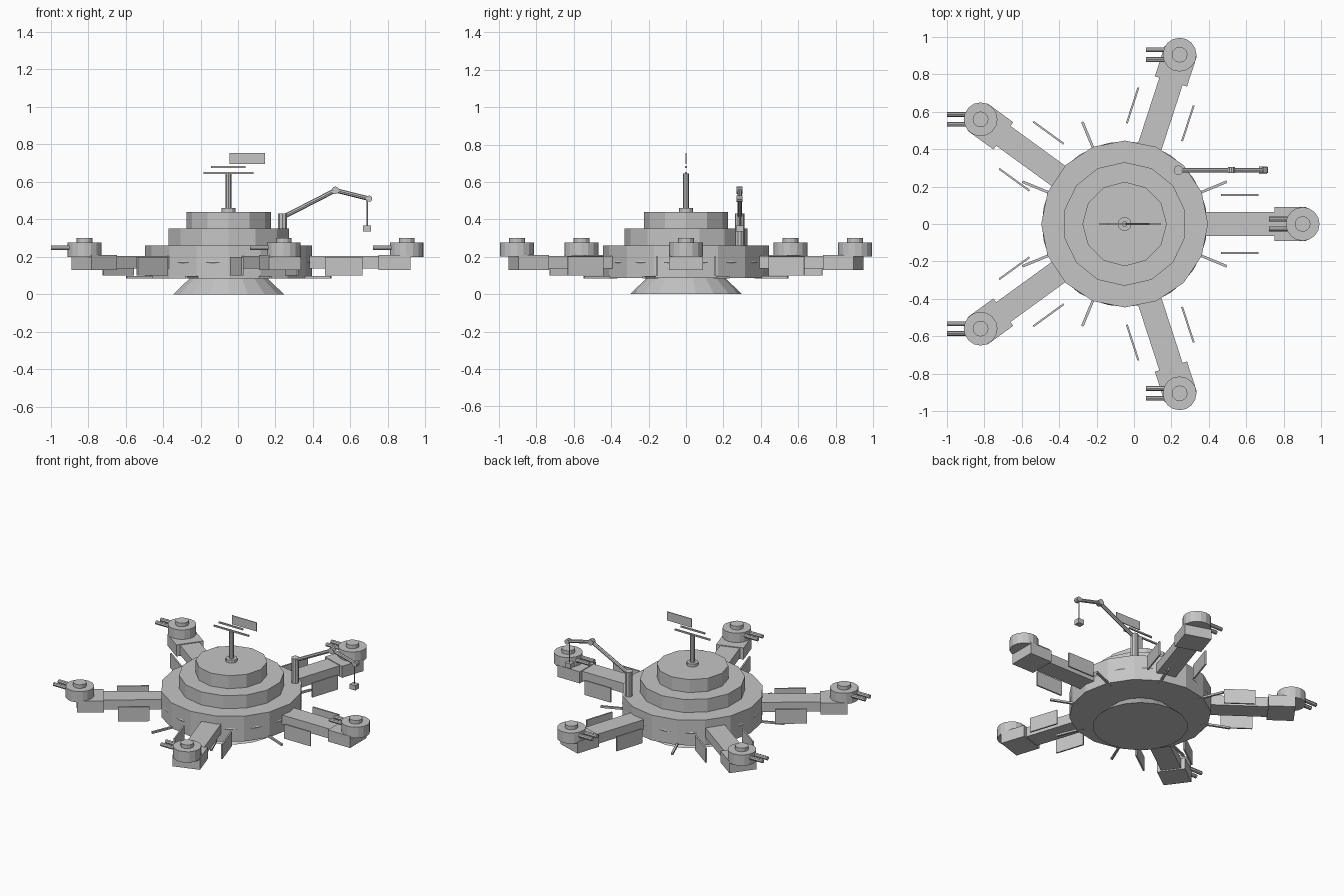
import bpy
from math import cos, sin, pi, radians
from mathutils import Vector, Matrix

if "Cube" in bpy.data.objects:
    bpy.data.objects.remove(bpy.data.objects["Cube"], do_unlink=True)

grey = bpy.data.materials.new("plain grey")
grey.use_nodes = True
tone = (0.56, 0.56, 0.56, 1)
grey.diffuse_color = tone
grey.node_tree.nodes["Principled BSDF"].inputs["Base Color"].default_value = tone

HUB = Vector((-0.05, 0, 0))


def finish(name):
    ob = bpy.context.object
    ob.name = name
    ob.data.materials.append(grey)
    return ob


def frustum(name, sides, r1, r2, z1, z2, at=HUB):
    """Upright cylinder or cone with one corner towards +y."""
    bpy.ops.mesh.primitive_cone_add(
        vertices=sides, radius1=r1, radius2=r2, depth=z2 - z1,
        location=(at[0], at[1], (z1 + z2) / 2))
    return finish(name)


def box(name, lo, hi, turn=0, origin=Vector()):
    """Box between two corners, turned about z, then moved to origin."""
    lo, hi = Vector(lo), Vector(hi)
    bpy.ops.mesh.primitive_cube_add(size=1)
    ob = finish(name)
    ob.data.transform(Matrix.Translation((lo + hi) / 2) @ Matrix.Diagonal((*(hi - lo), 1)))
    ob.location = origin
    ob.rotation_euler.z = turn
    return ob


def rod(name, a, b, radius, sides=8):
    """Cylinder between two points."""
    a, b = Vector(a), Vector(b)
    d = b - a
    bpy.ops.mesh.primitive_cylinder_add(
        vertices=sides, radius=radius, depth=d.length, location=(a + b) / 2,
        rotation=d.to_track_quat('Z', 'Y').to_euler())
    return finish(name)


# Tiered central body on a flared foot
frustum("flared_foot", 18, 0.3, 0.205, 0, 0.09)
frustum("main_deck", 16, 0.445, 0.445, 0.085, 0.26)
frustum("middle_deck", 14, 0.33, 0.33, 0.25, 0.35)
frustum("upper_deck", 12, 0.225, 0.225, 0.34, 0.44)
bpy.ops.mesh.primitive_torus_add(
    major_segments=32, minor_segments=6, major_radius=0.431,
    minor_radius=0.01, location=HUB + Vector((0, 0, 0.17)))
finish("deck_band")

# Short spokes under the main deck
for i in range(8):
    box(f"spoke_{i + 1}", (0.4, -0.007, 0.084), (0.59, 0.007, 0.097),
        radians(22.5 + 45 * i), HUB)

# Five radial arms, each with side fins and a gun turret
for i in range(5):
    n, a = i + 1, radians(72 * i)
    box(f"arm_{n}", (0.38, -0.065, 0.138), (0.82, 0.065, 0.205), a, HUB)
    box(f"turret_block_{n}", (0.8, -0.09, 0.13), (0.97, 0.09, 0.21), a, HUB)
    for side, word in ((1, "left"), (-1, "right")):
        box(f"fin_{word}_{n}", (0.515, side * 0.155 - 0.005, 0.1),
            (0.715, side * 0.155 + 0.005, 0.2), a, HUB)
    c = HUB + Vector((cos(a), sin(a), 0)) * 0.95
    frustum(f"turret_{n}", 16, 0.09, 0.09, 0.2, 0.275, c)
    frustum(f"turret_cap_{n}", 12, 0.042, 0.042, 0.27, 0.3, c)
    for side, word in ((1, "left"), (-1, "right")):
        p = c + Vector((0, side * 0.026, 0.248))
        rod(f"barrel_{word}_{n}", p - Vector((0.06, 0, 0)),
            p - Vector((0.18, 0, 0)), 0.013)

# Mast with crossbars and a flat panel
frustum("mast_base", 12, 0.037, 0.037, 0.43, 0.46)
frustum("mast", 8, 0.016, 0.016, 0.45, 0.645)
box("lower_crossbar", (-0.185, -0.005, 0.642), (0.083, 0.005, 0.652))
box("upper_crossbar", (-0.145, -0.005, 0.675), (0.04, 0.005, 0.685))
box("mast_panel", (-0.045, -0.003, 0.695), (0.145, 0.003, 0.755))

# Jointed crane with a hanging load
CY = 0.287
foot, knee, tip = [Vector((x, CY, z)) for x, z in ((0.237, 0.41), (0.52, 0.555), (0.7, 0.51))]
frustum("crane_post", 10, 0.026, 0.026, 0.25, 0.43, foot)
rod("crane_lower_boom", foot, knee, 0.012)
rod("crane_upper_boom", knee, tip, 0.012)
for name, p, r in (("crane_knee", knee, 0.02), ("crane_pulley", tip, 0.017)):
    rod(name, p - Vector((0, 0.016, 0)), p + Vector((0, 0.016, 0)), r, 10)
rod("crane_cable", (0.69, CY, 0.36), (0.69, CY, 0.51), 0.004, 6)
box("crane_load", (0.667, CY - 0.02, 0.335), (0.711, CY + 0.02, 0.368))
